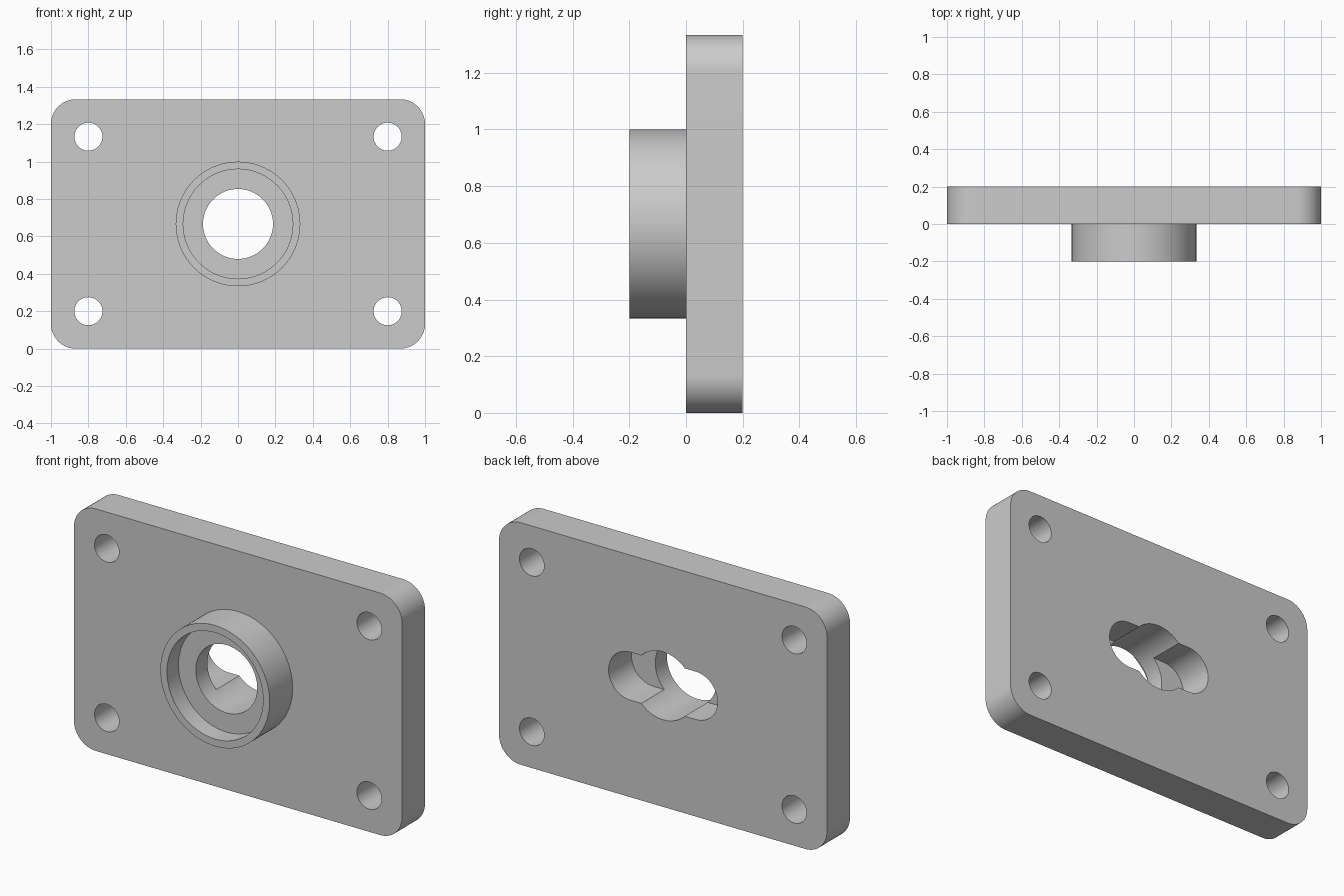
import bpy, bmesh, math

if "Cube" in bpy.data.objects:
    bpy.data.objects.remove(bpy.data.objects["Cube"])

MID = 2 / 3  # height of the plate centre


def arc(cx, cz, r, a0, a1, n):
    return [(cx + r * math.cos(math.radians(a0 + (a1 - a0) * i / n)),
             cz + r * math.sin(math.radians(a0 + (a1 - a0) * i / n))) for i in range(n + 1)]


def circle(cx, cz, r, n=96):
    return arc(cx, cz, r, 0, 360, n)[:-1]


def prism(name, outline, y0, y1):
    """Extrude an XZ outline from y0 to y1."""
    bm = bmesh.new()
    face = bm.faces.new([bm.verts.new((x, y0, z)) for x, z in outline])
    ext = bmesh.ops.extrude_face_region(bm, geom=[face])
    for v in ext["geom"]:
        if isinstance(v, bmesh.types.BMVert):
            v.co.y = y1
    bmesh.ops.recalc_face_normals(bm, faces=bm.faces)
    mesh = bpy.data.meshes.new(name)
    bm.to_mesh(mesh)
    bm.free()
    ob = bpy.data.objects.new(name, mesh)
    bpy.context.collection.objects.link(ob)
    return ob


def combine(target, tool, operation):
    """Apply a boolean and remove the tool object."""
    mod = target.modifiers.new("bool", 'BOOLEAN')
    mod.operation, mod.solver, mod.object = operation, 'EXACT', tool
    bpy.context.view_layer.objects.active = target
    bpy.ops.object.modifier_apply(modifier=mod.name)
    bpy.data.objects.remove(tool)


# Rounded mounting plate
R, H = 0.133, 4 / 3
plate = prism("flange_plate",
              arc(1 - R, H - R, R, 0, 90, 16) + arc(R - 1, H - R, R, 90, 180, 16)
              + arc(R - 1, R, R, 180, 270, 16) + arc(1 - R, R, R, 270, 360, 16), 0, 0.2)

# Round boss on the front
combine(plate, prism("boss", circle(0, MID, 0.333), -0.2, 0.1), 'UNION')

# Slot in the back, as deep as the plate
combine(plate, prism("slot", arc(0.2, MID, 0.132, -90, 90, 32)
                     + arc(-0.2, MID, 0.132, 90, 270, 32), 0, 0.3), 'DIFFERENCE')

# Shallow recess in the boss, then the through bore
combine(plate, prism("recess", circle(0, MID, 0.293), -0.3, -0.1), 'DIFFERENCE')
combine(plate, prism("bore", circle(0, MID, 0.187), -0.4, 0.4), 'DIFFERENCE')

# Corner bolt holes
for x in (-0.8, 0.8):
    for z in (0.2, H - 0.2):
        combine(plate, prism("bolt_hole", circle(x, z, 0.075, 48), -0.1, 0.3), 'DIFFERENCE')

plate.select_set(True)
bpy.context.view_layer.objects.active = plate
bpy.ops.object.shade_smooth_by_angle(angle=math.radians(30))
